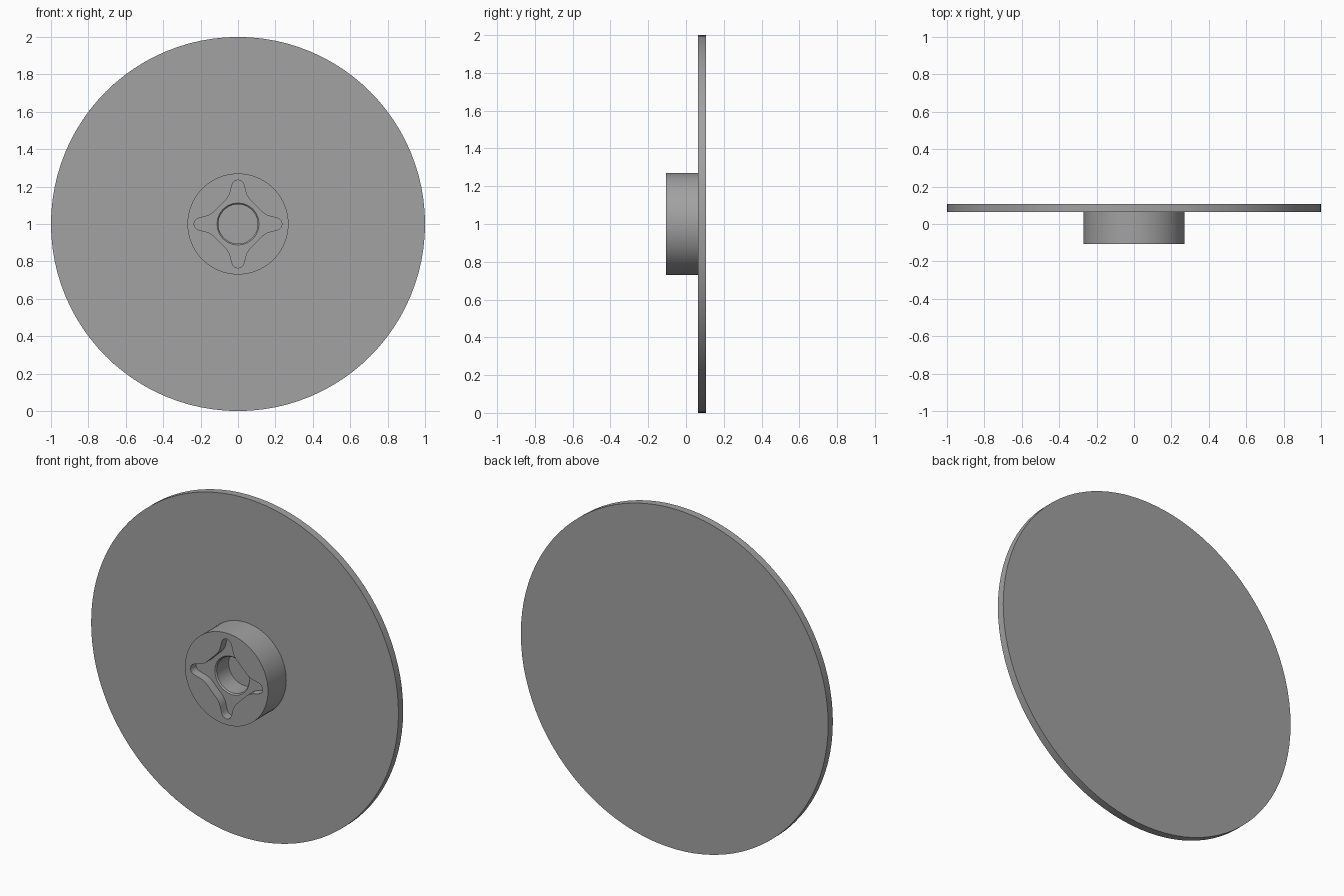
import bpy, bmesh
from math import cos, sin, pi, atan2, radians

cube = bpy.data.objects.get("Cube")
if cube:
    bpy.data.objects.remove(cube)

grey = bpy.data.materials.new("plain_grey")
grey.use_nodes = True
colour = (0.36, 0.36, 0.36, 1)
grey.diffuse_color = colour
grey.node_tree.nodes["Principled BSDF"].inputs["Base Color"].default_value = colour

MID_Z = 1.0
FRONT, PLATE_FRONT, BACK = -0.107, 0.063, 0.107
SOCKET_FLOOR = -0.055


def circle(radius, angles):
    return [(radius * cos(a), radius * sin(a)) for a in angles]


def build(name, sections, cap_first=False, cap_last=False):
    """Bridge matching (outline, y) sections into one surface."""
    bm = bmesh.new()
    loops = [[bm.verts.new((x, y, MID_Z + z)) for x, z in outline] for outline, y in sections]
    for a, b in zip(loops, loops[1:]):
        for i in range(len(a)):
            j = (i + 1) % len(a)
            bm.faces.new((a[i], a[j], b[j], b[i]))
    if cap_first:
        bm.faces.new(loops[0][::-1])
    if cap_last:
        bm.faces.new(loops[-1])
    bmesh.ops.recalc_face_normals(bm, faces=bm.faces)
    mesh = bpy.data.meshes.new(name)
    bm.to_mesh(mesh)
    bm.free()
    mesh.materials.append(grey)
    obj = bpy.data.objects.new(name, mesh)
    bpy.context.collection.objects.link(obj)
    bpy.ops.object.select_all(action='DESELECT')
    obj.select_set(True)
    bpy.context.view_layer.objects.active = obj
    bpy.ops.object.shade_smooth_by_angle(angle=radians(30))
    return obj


# Round plate
rim = circle(1.0, [2 * pi * i / 96 for i in range(96)])
build("round_plate", [(rim, PLATE_FRONT), (rim, BACK)], True, True)

# Four-armed socket outline: half an arm, mirrored, then turned four times
half_arm = [(0.235, 0), (0.232, 0.014), (0.222, 0.026), (0.205, 0.033),
            (0.175, 0.04), (0.155, 0.047), (0.137, 0.058), (0.118, 0.076)]
arm = [(x, -z) for x, z in half_arm[:0:-1]] + half_arm
star = []
for k in range(4):
    c, s = cos(k * pi / 2), sin(k * pi / 2)
    star += [(x * c - z * s, x * s + z * c) for x, z in arm]
angles = [atan2(z, x) for x, z in star]
even = [2 * pi * (i - 7) / len(star) for i in range(len(star))]

# Hub with the stepped socket and a round bore with a small chamfer
hub_rim = circle(0.27, even)
build("hub", [(hub_rim, PLATE_FRONT), (hub_rim, FRONT), (star, FRONT), (star, SOCKET_FLOOR),
              (circle(0.112, even), SOCKET_FLOOR), (circle(0.105, even), SOCKET_FLOOR + 0.007),
              (circle(0.105, even), PLATE_FRONT)])
